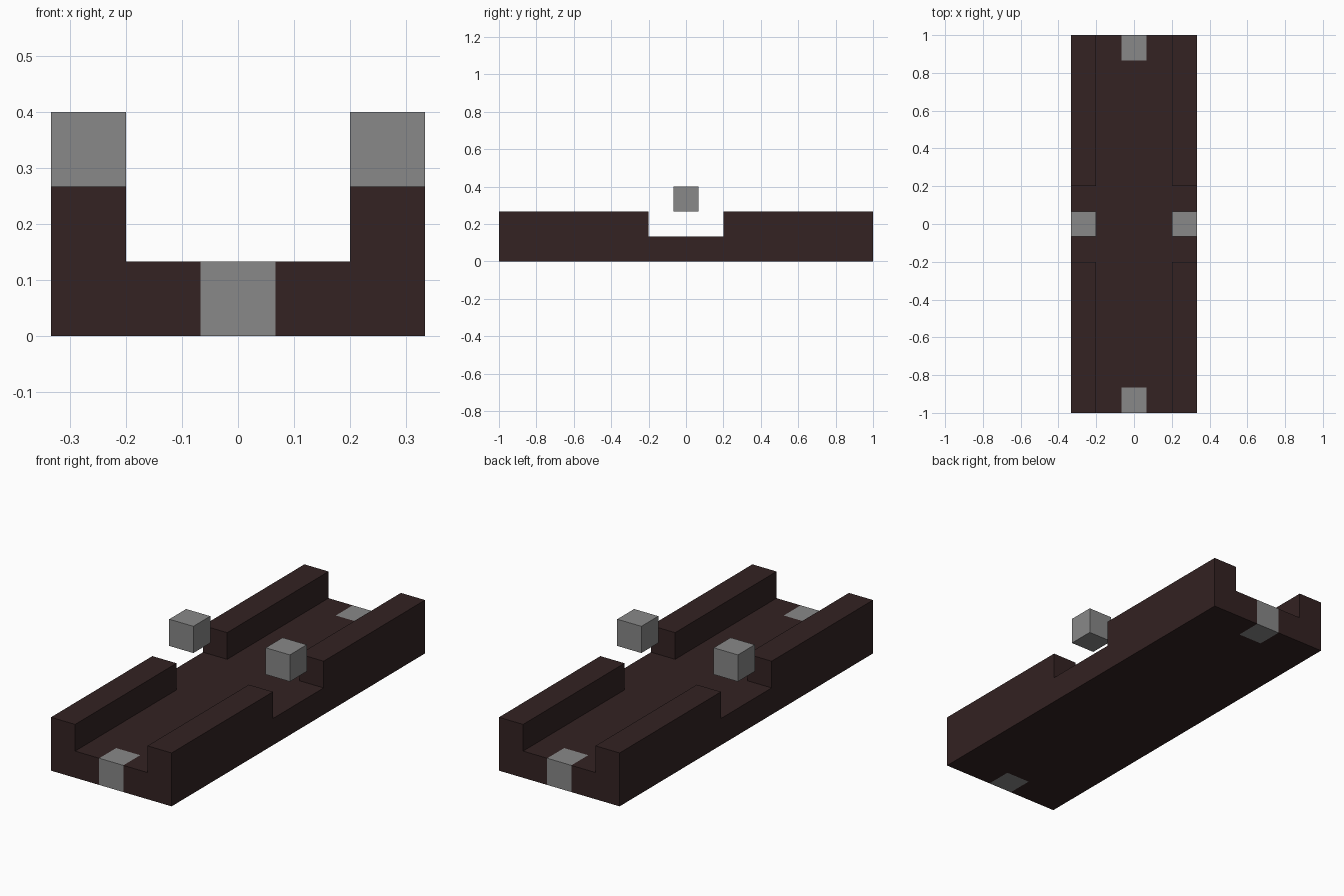
import bpy, bmesh, math
from mathutils import Vector

if "Cube" in bpy.data.objects:
    bpy.data.objects.remove(bpy.data.objects["Cube"], do_unlink=True)

U = 2 / 15  # one block


def material(name, rgb):
    m = bpy.data.materials.new(name)
    m.use_nodes = True
    m.diffuse_color = (*rgb, 1)
    bsdf = next(n for n in m.node_tree.nodes if n.type == 'BSDF_PRINCIPLED')
    bsdf.inputs["Base Color"].default_value = (*rgb, 1)
    return m


brown = material("dark brown", (0.033, 0.016, 0.016))
grey = material("mid grey", (0.246, 0.246, 0.246))


def build(name, cells, paint, materials):
    """Outer skin of a set of unit blocks, with flat areas merged."""
    bm = bmesh.new()
    axes = [Vector((1, 0, 0)), Vector((0, 1, 0)), Vector((0, 0, 1))]
    corners = [(-1, -1), (1, -1), (1, 1), (-1, 1)]
    for cell in cells:
        centre = Vector(cell) + axes[2] / 2
        for d in range(3):
            for side in (-1, 1):
                if tuple(int(v) for v in Vector(cell) + axes[d] * side) in cells:
                    continue
                a, b = axes[(d + 1) % 3], axes[(d + 2) % 3]
                loop = [bm.verts.new((centre + (axes[d] * side + a * p + b * q) / 2) * U)
                        for p, q in corners[::side]]
                bm.faces.new(loop).material_index = paint(cell)
    bmesh.ops.remove_doubles(bm, verts=bm.verts, dist=U / 100)
    bmesh.ops.dissolve_limit(bm, angle_limit=math.radians(1), verts=bm.verts,
                             edges=bm.edges, delimit={'MATERIAL', 'NORMAL'})
    mesh = bpy.data.meshes.new(name)
    bm.to_mesh(mesh)
    bm.free()
    for m in materials:
        mesh.materials.append(m)
    obj = bpy.data.objects.new(name, mesh)
    bpy.context.collection.objects.link(obj)


# Trough: floor slab, side rails with a gap in the middle, grey end blocks
trough = {(x, y, 0) for x in range(-2, 3) for y in range(-7, 8)}
trough |= {(x, y, 1) for x in (-2, 2) for y in range(-7, 8) if abs(y) > 1}
build("trough", trough, lambda c: int(c[0] == 0 and abs(c[1]) == 7), [brown, grey])

# Floating cubes above the rail gaps
for name, x in (("left_floating_cube", 2), ("right_floating_cube", -2)):
    build(name, {(x, 0, 2)}, lambda c: 0, [grey])
